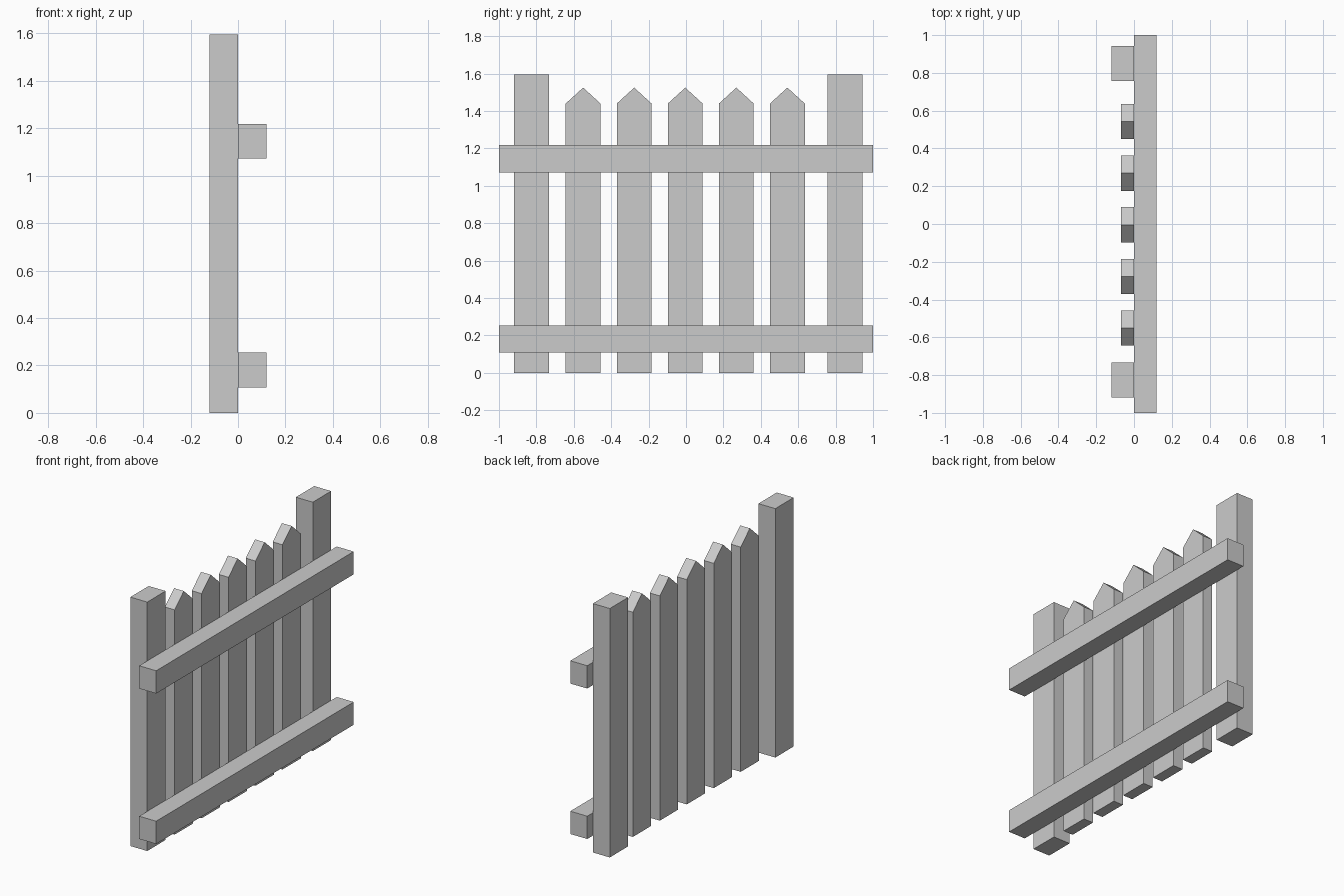
import bpy

if "Cube" in bpy.data.objects:
    bpy.data.objects.remove(bpy.data.objects["Cube"])

def extrude_profile(name, profile, x0, x1):
    """Solid from a (y, z) outline, extruded along x."""
    n = len(profile)
    verts = [(x, y, z) for x in (x0, x1) for y, z in profile]
    faces = [tuple(reversed(range(n))), tuple(range(n, 2 * n))]
    faces += [(i, (i + 1) % n, (i + 1) % n + n, i + n) for i in range(n)]
    mesh = bpy.data.meshes.new(name)
    mesh.from_pydata(verts, [], faces)
    obj = bpy.data.objects.new(name, mesh)
    bpy.context.collection.objects.link(obj)
    return obj

def board(name, x0, x1, y0, y1, z0, z1):
    return extrude_profile(name, [(y0, z0), (y1, z0), (y1, z1), (y0, z1)], x0, x1)

HALF = 0.093   # half width of posts and pickets

# Tall square posts at both ends
for name, y in (("front_post", -0.826), ("back_post", 0.85)):
    board(name, -0.12, 0, y - HALF, y + HALF, 0, 1.595)

# Thin pointed pickets
for i in range(5):
    y = -0.55 + 0.273 * i
    extrude_profile(f"picket_{i + 1}",
                    [(y - HALF, 0), (y + HALF, 0), (y + HALF, 1.44),
                     (y, 1.525), (y - HALF, 1.44)], -0.068, 0.001)

# Horizontal rails across the pickets
for name, z0, z1 in (("lower_rail", 0.108, 0.254), ("upper_rail", 1.072, 1.218)):
    board(name, 0, 0.12, -1, 1, z0, z1)
